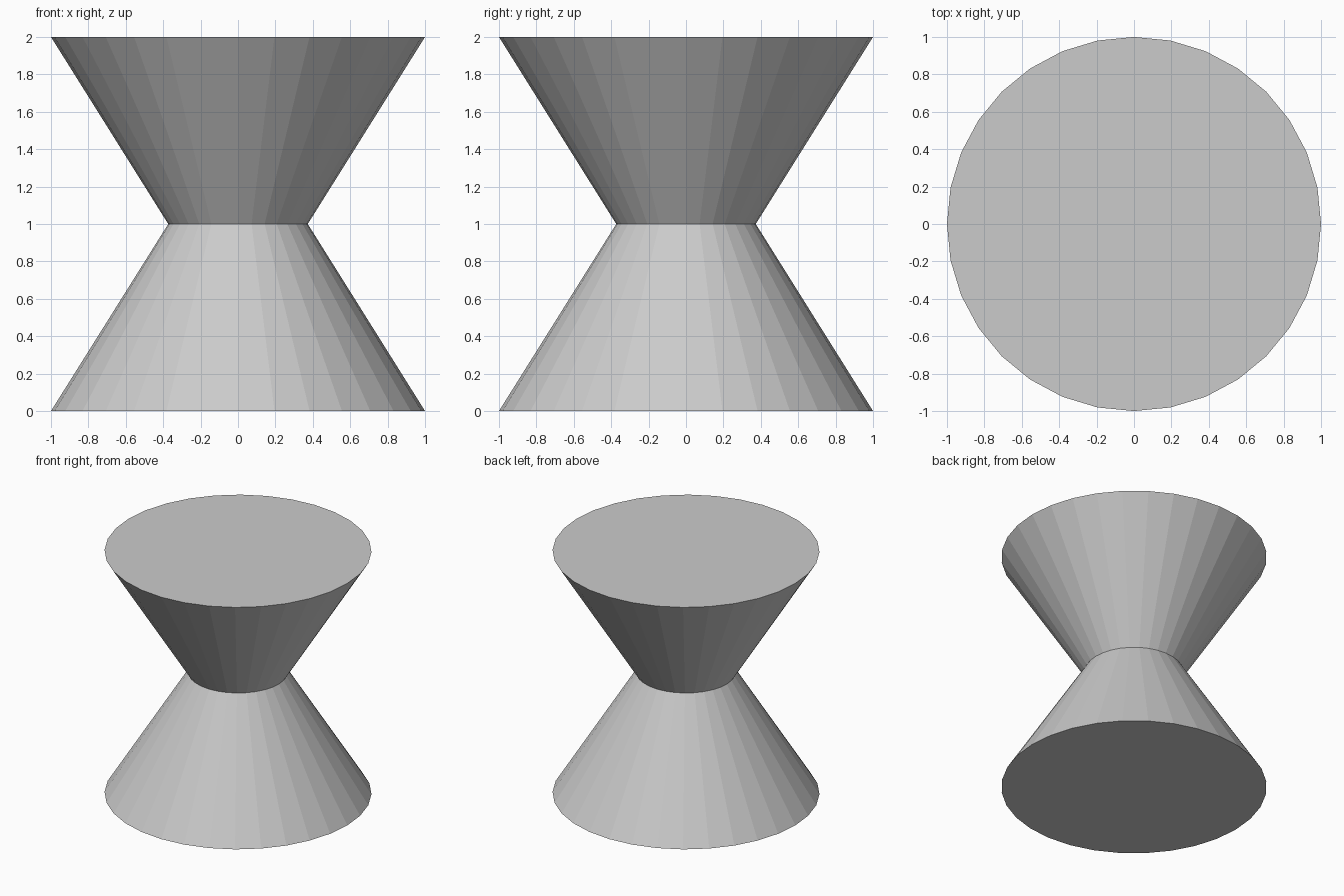
import bpy

if "Cube" in bpy.data.objects:
    bpy.data.objects.remove(bpy.data.objects["Cube"])

SIDES, RIM, WAIST, HEIGHT = 32, 1.0, 0.373, 2.0
PROFILE = [(RIM, 0.0), (WAIST, HEIGHT / 2), (RIM, HEIGHT)]

# Hourglass body: a capped cylinder with a narrow ring at mid height
import bmesh
from math import cos, sin, tau

bm = bmesh.new()
rings = [[bm.verts.new((r * cos(tau * i / SIDES), r * sin(tau * i / SIDES), z))
          for i in range(SIDES)] for r, z in PROFILE]
for low, high in zip(rings, rings[1:]):
    for i in range(SIDES):
        j = (i + 1) % SIDES
        bm.faces.new((low[i], low[j], high[j], high[i]))

# Flat base and top
bm.faces.new(rings[0][::-1])
bm.faces.new(rings[-1])

mesh = bpy.data.meshes.new("hourglass_stool")
bm.to_mesh(mesh)
bm.free()
bpy.context.collection.objects.link(bpy.data.objects.new("hourglass_stool", mesh))
